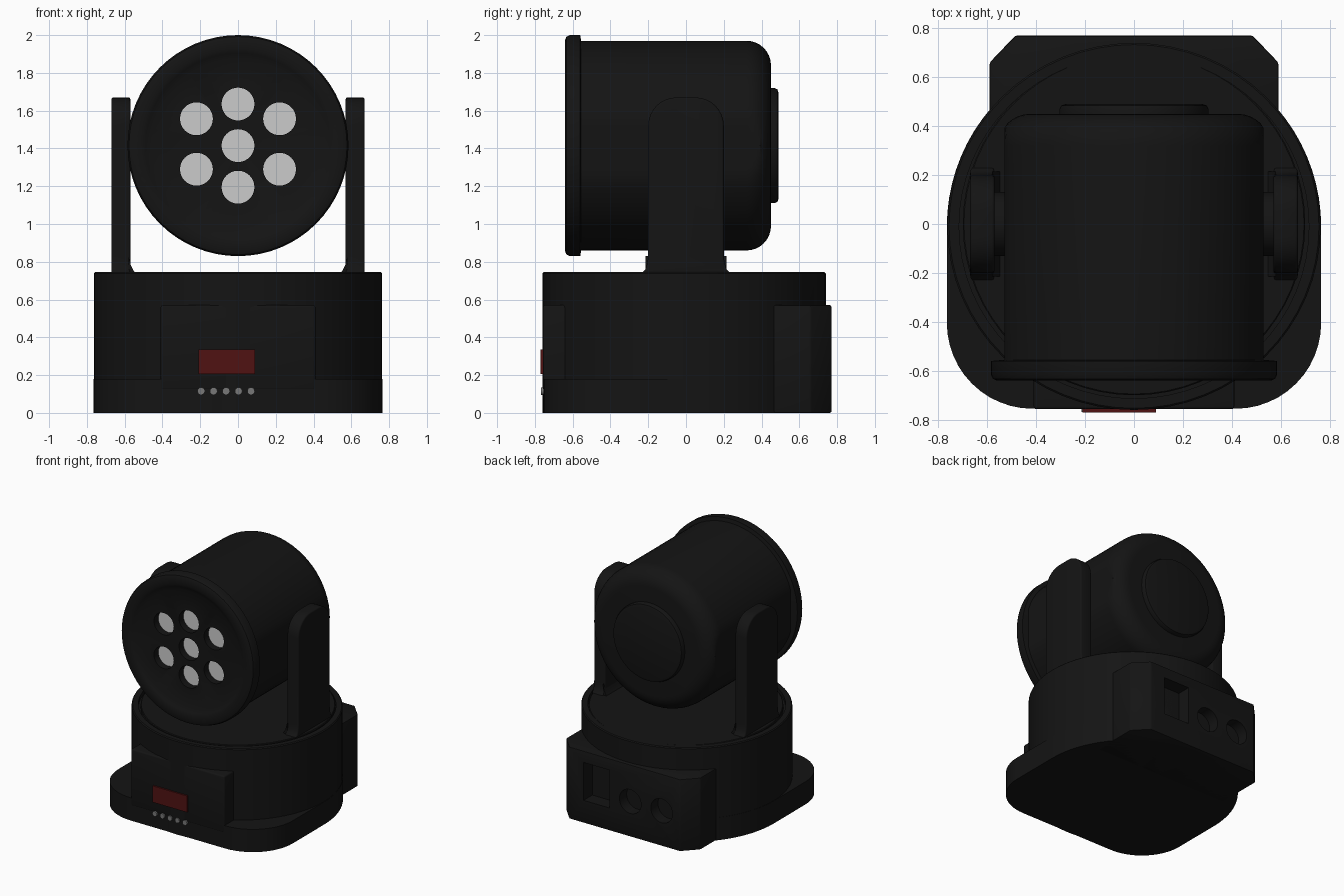
import bpy, bmesh
from math import sin, cos, pi, radians
from mathutils import Matrix, Vector

if "Cube" in bpy.data.objects:
    bpy.data.objects.remove(bpy.data.objects["Cube"])


def material(name, r, g, b):
    m = bpy.data.materials.new(name)
    m.diffuse_color = (r, g, b, 1)
    m.use_nodes = True
    m.node_tree.nodes["Principled BSDF"].inputs["Base Color"].default_value = m.diffuse_color
    return m


BLACK = material("black_plastic", 0.007, 0.007, 0.007)
RED = material("display_red", 0.08, 0.006, 0.006)
DARK = material("button_grey", 0.19, 0.19, 0.19)


def finish(name, bm, mat):
    bmesh.ops.remove_doubles(bm, verts=bm.verts, dist=1e-5)
    bmesh.ops.recalc_face_normals(bm, faces=bm.faces)
    me = bpy.data.meshes.new(name)
    bm.to_mesh(me)
    bm.free()
    ob = bpy.data.objects.new(name, me)
    bpy.context.collection.objects.link(ob)
    if mat:
        me.materials.append(mat)
    return ob


def lathe(name, profile, axis="Z", mat=BLACK, steps=64):
    """Spin (radius, height) points about Z, or about Y with height along y."""
    bm = bmesh.new()
    vs = [bm.verts.new((r, 0, h)) for r, h in profile]
    es = [bm.edges.new(p) for p in zip(vs, vs[1:])]
    bmesh.ops.spin(bm, geom=vs + es, cent=(0, 0, 0), axis=(0, 0, 1),
                   angle=2 * pi, steps=steps)
    if axis == "Y":
        bm.transform(Matrix.Rotation(radians(-90), 4, "X"))
    return finish(name, bm, mat)


def prism(name, pts, a, b, axis="Z", mat=BLACK):
    """Extrude a 2D outline from a to b along an axis."""
    place = {"Z": lambda u, v, w: (u, v, w), "Y": lambda u, v, w: (u, w, v),
             "X": lambda u, v, w: (w, u, v)}[axis]
    bm = bmesh.new()
    f = bm.faces.new([bm.verts.new(place(u, v, a)) for u, v in pts])
    ex = bmesh.ops.extrude_face_region(bm, geom=[f])["geom"]
    shift = Vector(place(0, 0, b - a))
    bmesh.ops.translate(bm, vec=shift,
                        verts=[g for g in ex if isinstance(g, bmesh.types.BMVert)])
    return finish(name, bm, mat)


def arc(cx, cy, rx, ry, a0, a1, n):
    return [(cx + rx * cos(radians(a0 + (a1 - a0) * i / n)),
             cy + ry * sin(radians(a0 + (a1 - a0) * i / n))) for i in range(n + 1)]


def rect(x0, x1, z0, z1):
    return [(x0, z0), (x1, z0), (x1, z1), (x0, z1)]


def disc(name, x, z, r, y0, y1, mat=BLACK, n=32):
    return prism(name, arc(x, z, r, r, 0, 360 - 360 / n, n - 1), y0, y1, "Y", mat)


def apply_mod(ob, kind, **props):
    m = ob.modifiers.new(kind.title(), kind)
    for k, v in props.items():
        setattr(m, k, v)
    bpy.context.view_layer.objects.active = ob
    bpy.ops.object.modifier_apply(modifier=m.name)


def bevel(ob, w, seg=3):
    apply_mod(ob, "BEVEL", width=w, segments=seg, limit_method="ANGLE",
              angle_limit=radians(40))


def cut(targets, cutters):
    for c in cutters:
        c.hide_render = True
        for t in targets:
            apply_mod(t, "BOOLEAN", object=c, operation="DIFFERENCE", solver="EXACT")
        bpy.data.objects.remove(c)


# Round base drum with a groove around the turntable
drum = lathe("base_drum", [(0, 0), (.763, 0), (.763, .738), (.756, .745), (.715, .745),
                           (.715, .715), (0, .715)])
drum.data.transform(Matrix.Translation((0, -.01, 0)) @ Matrix.Diagonal((1, .983, 1, 1)))
lathe("turntable", [(0, .70), (.70, .70), (.70, .74), (.695, .745), (0, .745)])

# Low plinth with a squarer front, and the raised control panel
plinth_pts = (arc(0, -.01, .765, .75, 0, 180, 40)
              + arc(-.415, -.405, .35, .35, 180, 270, 12)
              + arc(.415, -.405, .35, .35, 270, 360, 12))
prism("base_plinth", plinth_pts, 0, .18)
panel = prism("control_panel", rect(-.41, .41, .12, .57), -.757, -.4, "Y")
bevel(panel, .012)
prism("display", rect(-.21, .09, .205, .335), -.77, -.74, "Y", RED)
for i in range(5):
    disc("button", -.195 + .066 * i, .115, .02, -.768, -.74, DARK, 16)

# Rear connector box with one square and two round sockets
box_pts = [(-.59, .3), (.59, .3), (.59, .66), (.485, .77), (-.485, .77), (-.59, .66)]
box = prism("connector_box", box_pts, 0, .57)
bevel(box, .008, 2)
cut([box, drum, bpy.data.objects["base_plinth"]],
    [prism("cut", rect(.13, .36, .18, .48), .66, .9, "Y"),
     disc("cut", -.05, .28, .095, .68, .9),
     disc("cut", -.325, .28, .095, .68, .9)])

# Yoke arms: rounded top, flared foot on the turntable
half = [(.235, .74), (.215, .76), (.205, .79), (.2, .83)] + arc(.05, 1.52, .15, .15, 0, 90, 8)
arm_pts = half + [(-y, z) for y, z in reversed(half)]
for s in (-1, 1):
    a, b = sorted((s * .57, s * .67))
    arm = prism("yoke_arm", arm_pts, a, b, "X")
    bevel(arm, .02)
    # Inner fillet at the arm foot
    foot = [(s * .58, .74), (s * .545, .74), (s * .555, .758), (s * .567, .78), (s * .58, .83)]
    prism("arm_foot_fillet", foot, -.215, .215, "Y")
    # Tilt pivot between arm and head
    prism("tilt_pivot", arc(0, 1.415, .13, .13, 0, 345, 23), s * .5, s * .59, "X")

# Lamp head: rim, recessed face, barrel with a rounded back
profile = ([(0, -.615), (.46, -.615), (.49, -.632), (.51, -.64), (.56, -.64), (.577, -.633),
            (.585, -.615), (.585, -.56), (.555, -.555)]
           + arc(.425, .32, .13, .13, 0, 90, 8) + [(0, .45)])
head = lathe("lamp_head", profile, "Y")
for v in head.data.vertices:  # sides flattened for the arms
    if v.co.y > -.5575:
        v.co.x = max(-.53, min(.53, v.co.x))
head.data.transform(Matrix.Translation((0, 0, 1.415)))
cap = lathe("rear_cap", [(0, .43), (.305, .43), (.305, .468), (.298, .484), (.28, .49), (0, .49)], "Y")
cap.data.transform(Matrix.Translation((0, 0, 1.415)))

# Seven lenses sunk into round holes
spots = [(0, 0), (0, .22), (0, -.22)] + [(x, z) for x in (-.22, .22) for z in (-.125, .142)]
cut([head], [disc("cut", x, 1.415 + z, .087, -.7, -.55) for x, z in spots])
for x, z in spots:
    disc("lens", x, 1.415 + z, .0875, -.56, -.54, None)

# Smooth shading with sharp edges kept
bpy.ops.object.select_all(action="SELECT")
bpy.ops.object.shade_smooth_by_angle(angle=radians(35))
